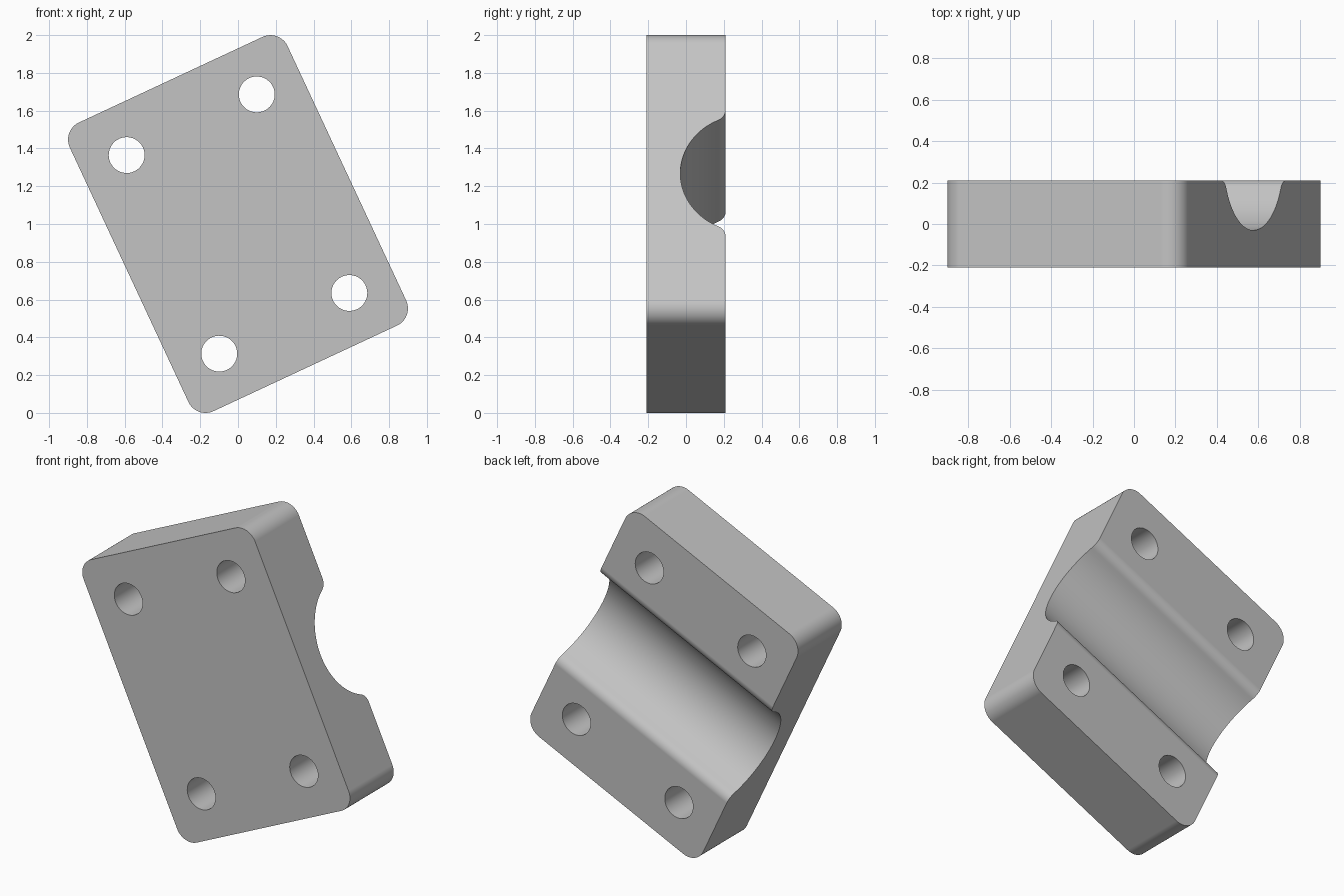
import bpy, bmesh
from math import sin, cos, pi, radians, atan2
from mathutils import Matrix, Vector

cube = bpy.data.objects.get("Cube")
if cube:
    bpy.data.objects.remove(cube, do_unlink=True)

HALF_W, HALF_H, HALF_D = 0.636, 0.843, 0.21   # block half sizes
CORNER = 0.10                                 # corner radius
HOLE_X, HOLE_Z, HOLE_R = 0.38, 0.58, 0.095    # bolt holes
GROOVE_R, GROOVE_Y = 0.34, 0.31               # groove radius and axis
LIP_R, LIP_X = 0.065, 0.37                    # rounded groove lips
TILT = radians(-25)


def arc(cx, cy, r, start, end, steps):
    return [(cx + r * cos(start + (end - start) * i / steps),
             cy + r * sin(start + (end - start) * i / steps))
            for i in range(steps + 1)]


def extrude(name, points, place, direction):
    """Extrude a closed outline; place maps 2D points into space."""
    bm = bmesh.new()
    face = bm.faces.new([bm.verts.new(place(a, b)) for a, b in points])
    out = bmesh.ops.extrude_face_region(bm, geom=[face])
    verts = [g for g in out["geom"] if isinstance(g, bmesh.types.BMVert)]
    bmesh.ops.translate(bm, verts=verts, vec=Vector(direction))
    bmesh.ops.recalc_face_normals(bm, faces=bm.faces[:])
    mesh = bpy.data.meshes.new(name)
    bm.to_mesh(mesh)
    bm.free()
    obj = bpy.data.objects.new(name, mesh)
    bpy.context.collection.objects.link(obj)
    return obj


def cut(target, cutter):
    mod = target.modifiers.new("cut", "BOOLEAN")
    mod.operation = "DIFFERENCE"
    mod.solver = "EXACT"
    mod.object = cutter
    bpy.context.view_layer.objects.active = target
    bpy.ops.object.modifier_apply(modifier=mod.name)
    bpy.data.objects.remove(cutter, do_unlink=True)


# Block with rounded corners
outline = []
for i, (sx, sz) in enumerate([(1, 1), (-1, 1), (-1, -1), (1, -1)]):
    outline += arc(sx * (HALF_W - CORNER), sz * (HALF_H - CORNER), CORNER,
                   i * pi / 2, (i + 1) * pi / 2, 12)
block = extrude("clamp_block", outline,
                lambda a, b: (a, -HALF_D, b), (0, 2 * HALF_D, 0))

# Four bolt holes
for sx in (-1, 1):
    for sz in (-1, 1):
        ring = arc(sx * HOLE_X, sz * HOLE_Z, HOLE_R, 0, 2 * pi, 48)[:-1]
        cut(block, extrude("hole_cutter", ring,
                           lambda a, b: (a, -0.4, b), (0, 0.8, 0)))

# Half-round groove with rounded lips across the back
lip_y = HALF_D - LIP_R
meet = atan2(GROOVE_Y - lip_y, LIP_X)
right_lip = arc(LIP_X, lip_y, LIP_R, pi / 2, pi - meet, 8)
left_lip = [(-a, b) for a, b in reversed(right_lip)]
bowl = arc(0, GROOVE_Y, GROOVE_R, -meet, meet - pi, 40)[1:-1]
profile = [(LIP_X, 0.4)] + right_lip + bowl + left_lip + [(-LIP_X, 0.4)]
cut(block, extrude("groove_cutter", profile,
                   lambda a, b: (-1, b, a), (2, 0, 0)))

# Tilt the block and stand it on the ground
block.data.transform(Matrix.Rotation(TILT, 4, "Y"))
lowest = min(v.co.z for v in block.data.vertices)
block.data.transform(Matrix.Translation((0, 0, -lowest)))

# Plain grey finish
grey = bpy.data.materials.new("plain_grey")
grey.use_nodes = True
colour = (0.55, 0.55, 0.55, 1)
grey.diffuse_color = colour
grey.node_tree.nodes["Principled BSDF"].inputs["Base Color"].default_value = colour
block.data.materials.clear()
block.data.materials.append(grey)
for poly in block.data.polygons:
    poly.material_index = 0

# Smooth rounded faces, crisp edges, flat large faces
bpy.ops.object.select_all(action="DESELECT")
block.select_set(True)
bpy.context.view_layer.objects.active = block
bpy.ops.object.shade_smooth_by_angle(angle=radians(30))
weighted = block.modifiers.new("weighted_normals", "WEIGHTED_NORMAL")
weighted.keep_sharp = True
